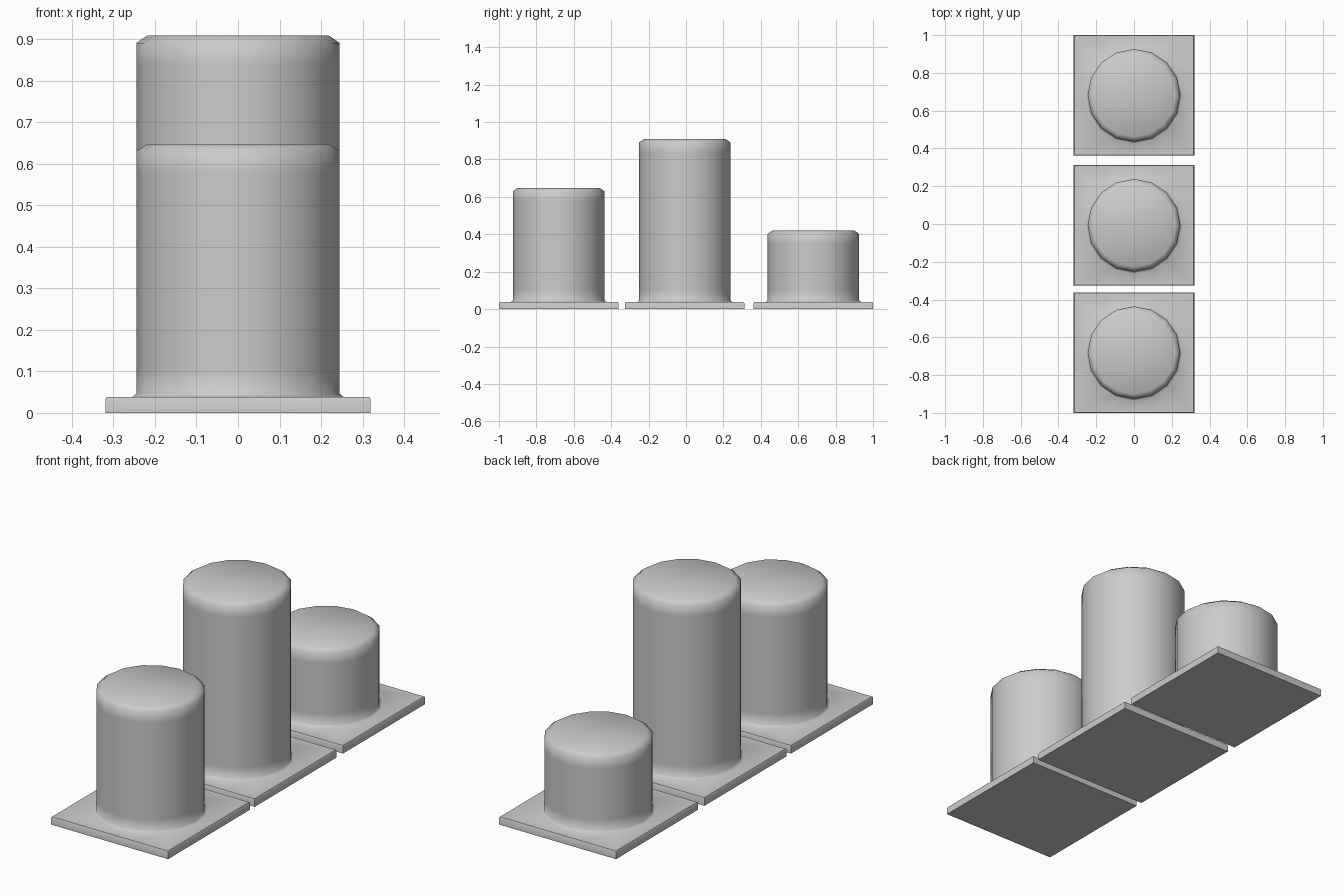
import bpy, bmesh, math

if "Cube" in bpy.data.objects:
    bpy.data.objects.remove(bpy.data.objects["Cube"])

SIDES = 16
R = 0.245      # peg radius
H = 0.319      # half width of the base plate


def ring(bm, r, z, square=False):
    verts = []
    for i in range(SIDES):
        a = 2 * math.pi * i / SIDES
        c, s = math.cos(a), math.sin(a)
        k = r / max(abs(c), abs(s)) if square else r
        verts.append(bm.verts.new((c * k, s * k, z)))
    return verts


def peg(name, y, top):
    bm = bmesh.new()
    # plate rings (square), then the peg rings (round) growing out of it
    rings = [ring(bm, r, z, True) for r, z in
             [(H, 0), (H, 0.033), (H - 0.003, 0.038)]]
    rings += [ring(bm, r, z) for r, z in
              [(R + 0.01, 0.038), (R, 0.046), (R, 0.10), (R, top - 0.07),
               (R, top - 0.018), (R - 0.026, top)]]
    for a, b in zip(rings, rings[1:]):
        for i in range(SIDES):
            j = (i + 1) % SIDES
            bm.faces.new((a[i], a[j], b[j], b[i]))
    bm.faces.new(rings[-1])
    bm.faces.new(rings[0][::-1])
    bmesh.ops.recalc_face_normals(bm, faces=bm.faces)
    me = bpy.data.meshes.new(name)
    bm.to_mesh(me)
    bm.free()
    ob = bpy.data.objects.new(name, me)
    ob.location.y = y
    bpy.context.collection.objects.link(ob)
    bpy.ops.object.select_all(action='DESELECT')
    ob.select_set(True)
    bpy.context.view_layer.objects.active = ob
    bpy.ops.object.shade_smooth_by_angle(angle=math.radians(58))


# three pegs of different height in a row
peg("medium_peg", -0.681, 0.648)
peg("tall_peg", -0.007, 0.909)
peg("short_peg", 0.681, 0.42)
